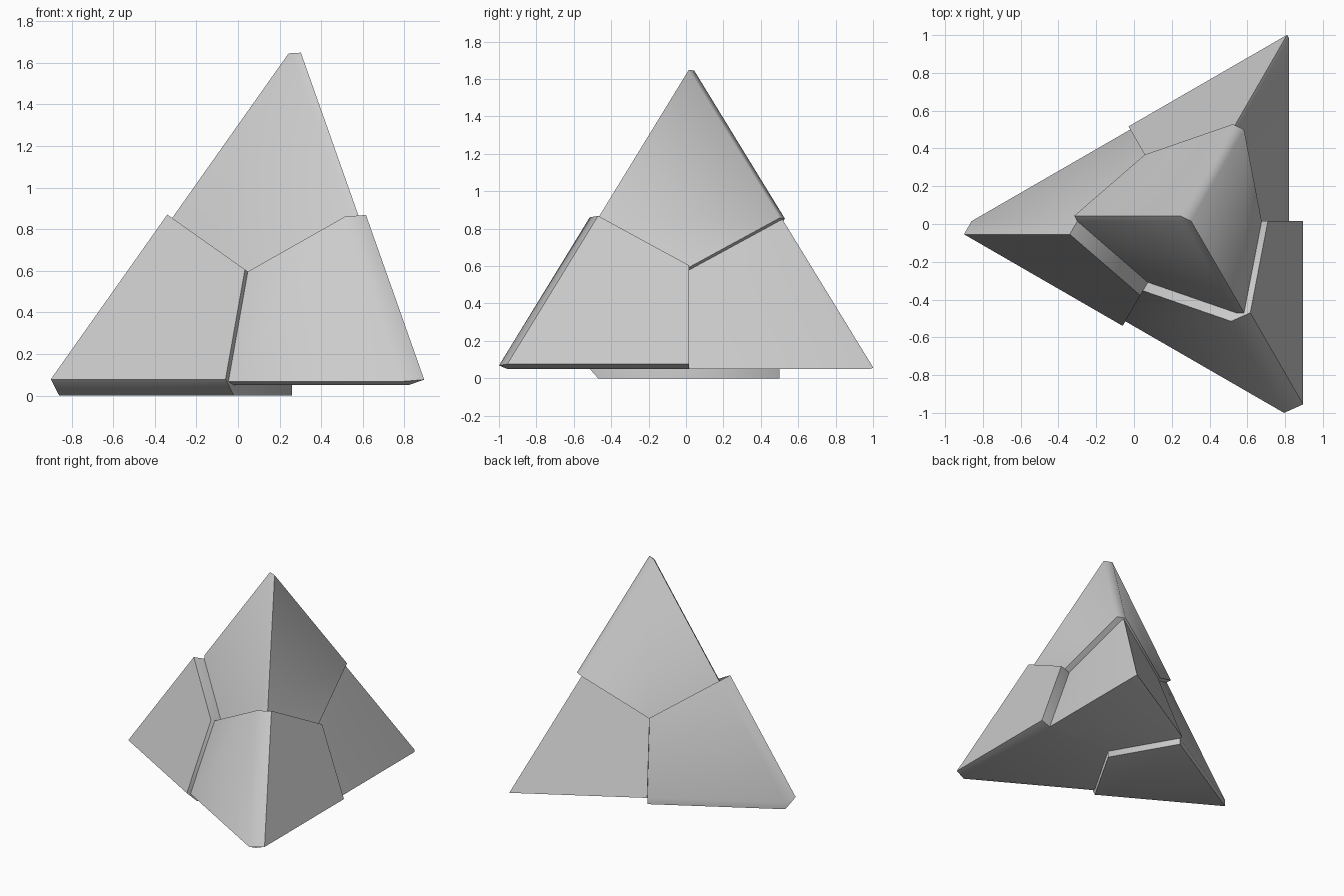
import bpy, bmesh, math
from mathutils import Vector

if "Cube" in bpy.data.objects:
    bpy.data.objects.remove(bpy.data.objects["Cube"])

# Core tetrahedron that the stepped tiles sit on
EDGE, BASE_Z, CX, CY = 1.94, 0.05, 0.26, 0.015
r = EDGE / math.sqrt(3)


def base_corner(deg):
    a = math.radians(deg)
    return Vector((CX + r * math.cos(a), CY + r * math.sin(a), BASE_Z))


corners = {
    "left": base_corner(180),
    "front": base_corner(-60),
    "back": base_corner(60),
    "top": Vector((CX, CY, BASE_Z + EDGE * math.sqrt(2 / 3))),
}
centre = sum(corners.values(), Vector()) / 4

# Each piece: how far its tile stands out on the face opposite the named corner
offsets = {
    "left": {"back": 0.085, "front": 0.0, "top": 0.05},
    "front": {"back": 0.055, "left": 0.08, "top": 0.0},
    "back": {"left": 0.0, "front": 0.02, "top": 0.0},
    "top": {"back": 0.0, "left": 0.045, "front": 0.035},
}


def corner_piece(name):
    """Solid made of the core centre and three kite tiles pushed out along their normals."""
    v = corners[name]
    bm = bmesh.new()
    bm.verts.new(centre)
    for opposite, d in offsets[name].items():
        a, b = [corners[k] for k in corners if k not in (name, opposite)]
        push = (centre - corners[opposite]).normalized() * d
        for p in (v, (v + a) / 2, (v + a + b) / 3, (v + b) / 2):
            bm.verts.new(p + push)
    bmesh.ops.remove_doubles(bm, verts=bm.verts, dist=1e-5)
    hull = bmesh.ops.convex_hull(bm, input=bm.verts)
    loose = [g for g in hull["geom_interior"] + hull["geom_unused"]
             if isinstance(g, bmesh.types.BMVert)]
    bmesh.ops.delete(bm, geom=list(set(loose)), context="VERTS")
    bmesh.ops.dissolve_limit(bm, angle_limit=math.radians(1),
                             verts=bm.verts, edges=bm.edges)
    bmesh.ops.recalc_face_normals(bm, faces=bm.faces)
    mesh = bpy.data.meshes.new(name + "_corner_piece")
    bm.to_mesh(mesh)
    bm.free()
    obj = bpy.data.objects.new(name + "_corner_piece", mesh)
    bpy.context.collection.objects.link(obj)
    return obj


# Four corner pieces, softly shaded over the narrow edge strips
for name in corners:
    obj = corner_piece(name)
    bpy.ops.object.select_all(action="DESELECT")
    obj.select_set(True)
    bpy.context.view_layer.objects.active = obj
    bpy.ops.object.shade_smooth_by_angle(angle=math.radians(60))
